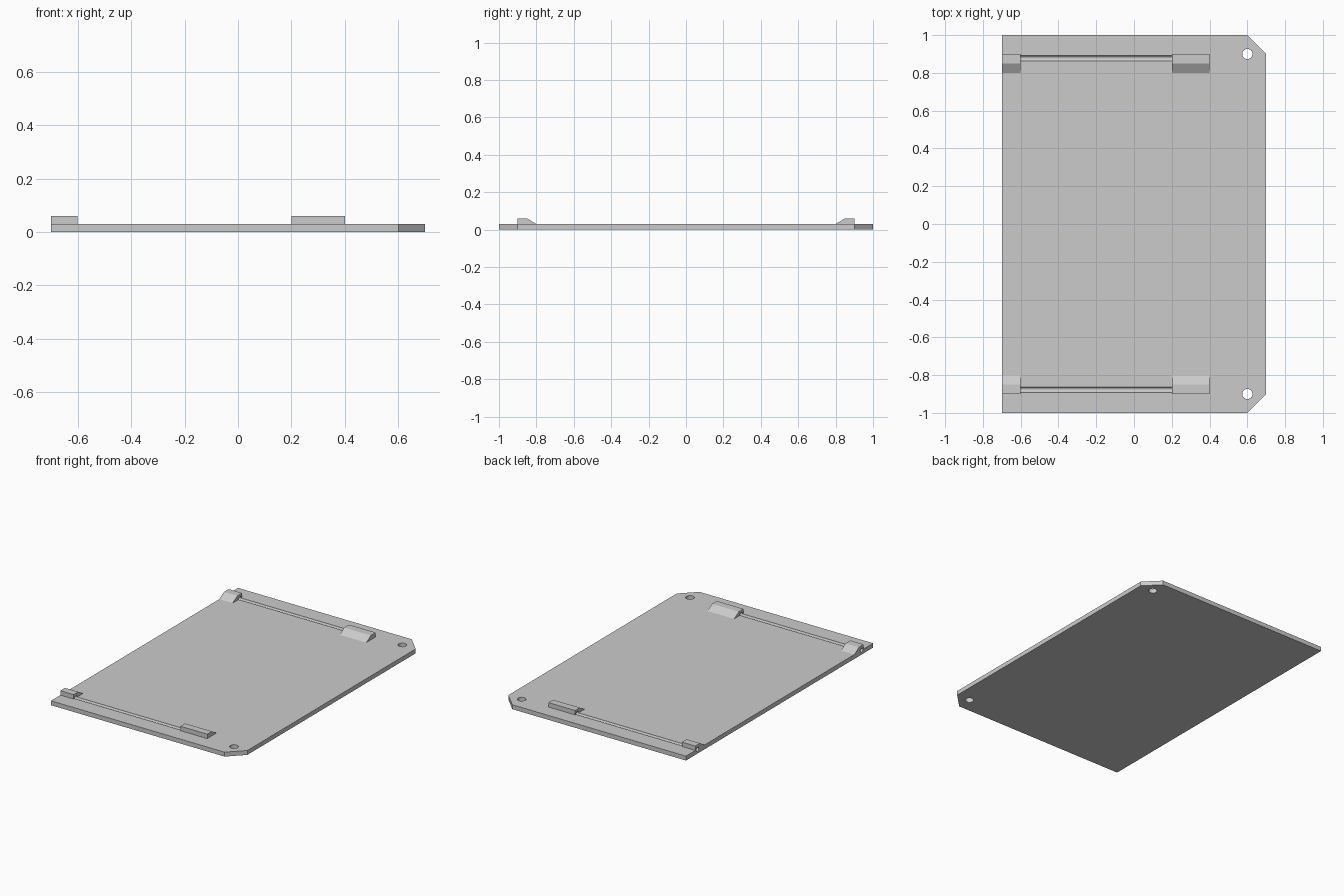
import bpy, bmesh
from math import pi
from mathutils import Matrix, Vector

cube = bpy.data.objects.get("Cube")
if cube:
    bpy.data.objects.remove(cube, do_unlink=True)

THICK = 0.03          # plate thickness
PIN_Y = 0.877         # distance of the pin channels from the centre
PIN_R = 0.014

grey = bpy.data.materials.new("light grey")
grey.use_nodes = True
grey.diffuse_color = (0.6, 0.6, 0.6, 1)
grey.node_tree.nodes["Principled BSDF"].inputs["Base Color"].default_value = (0.6, 0.6, 0.6, 1)


def add_object(name, bm):
    bmesh.ops.recalc_face_normals(bm, faces=bm.faces)
    mesh = bpy.data.meshes.new(name)
    bm.to_mesh(mesh)
    bm.free()
    mesh.materials.append(grey)
    obj = bpy.data.objects.new(name, mesh)
    bpy.context.collection.objects.link(obj)
    return obj


def prism(name, profile, extrusion):
    """Extrude a closed outline of 3D points along a vector."""
    bm = bmesh.new()
    face = bm.faces.new([bm.verts.new(p) for p in profile])
    new = bmesh.ops.extrude_face_region(bm, geom=[face])["geom"]
    bmesh.ops.translate(bm, vec=Vector(extrusion),
                        verts=[v for v in new if isinstance(v, bmesh.types.BMVert)])
    return add_object(name, bm)


def cylinder(name, radius, length, centre, axis, sides):
    bm = bmesh.new()
    turn = Matrix.Rotation(pi / 2, 4, "Y") if axis == "x" else Matrix()
    bmesh.ops.create_cone(bm, cap_ends=True, segments=sides, radius1=radius, radius2=radius,
                          depth=length, matrix=Matrix.Translation(centre) @ turn)
    obj = add_object(name, bm)
    obj.hide_render = True
    return obj


def cut(obj, cutter):
    mod = obj.modifiers.new("cut", "BOOLEAN")
    mod.operation = "DIFFERENCE"
    mod.solver = "EXACT"
    mod.object = cutter
    bpy.context.view_layer.objects.active = obj
    bpy.ops.object.modifier_apply(modifier=mod.name)


# Base plate with two chamfered corners
outline = [(-0.7, -1), (0.6, -1), (0.7, -0.9), (0.7, 0.9), (0.6, 1), (-0.7, 1)]
plate = prism("base_plate", [(x, y, 0) for x, y in outline], (0, 0, THICK))

for side, label in ((-1, "front"), (1, "back")):
    # Mounting hole near the chamfered corner
    hole = cylinder("hole_cutter", 0.027, 0.2, (0.6, side * 0.9, 0), "z", 32)
    cut(plate, hole)

    # Pin channel, open at the right edge and blind inside the long block
    channel = cylinder("channel_cutter", PIN_R, 1.0, (-0.2, side * PIN_Y, THICK), "x", 16)
    cut(plate, channel)

    # Sloped blocks that hold the pin
    section = [(0.9, 0.03), (0.9, 0.06), (0.85, 0.06), (0.8, 0.03)]
    for name, x, length in (("short_block", -0.7, 0.1), ("long_block", 0.2, 0.2)):
        block = prism(f"{label}_{name}", [(x, side * y, z) for y, z in section], (length, 0, 0))
        cut(block, channel)

    for cutter in (hole, channel):
        bpy.data.objects.remove(cutter, do_unlink=True)

# Round the holes and channels while keeping hard edges
bpy.ops.object.select_all(action="DESELECT")
for obj in bpy.context.collection.objects:
    if obj.type == "MESH" and grey.name in obj.data.materials:
        obj.select_set(True)
        bpy.context.view_layer.objects.active = obj
bpy.ops.object.shade_smooth_by_angle(angle=0.5)
